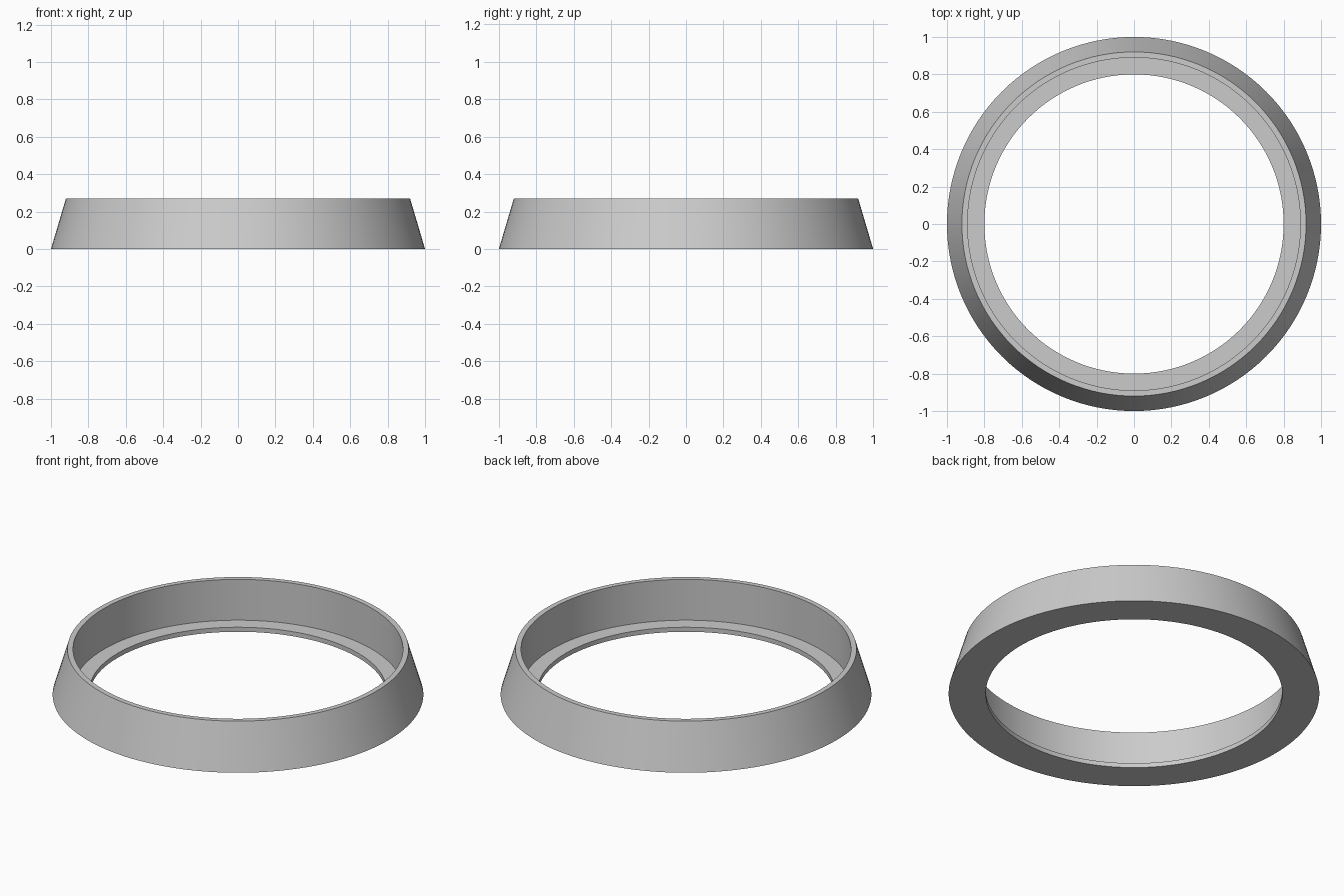
import bpy
import bmesh
import math
from mathutils import Matrix, Vector

cube = bpy.data.objects.get("Cube")
if cube:
    bpy.data.objects.remove(cube, do_unlink=True)

# Plain grey material
GREY = (0.6, 0.6, 0.6, 1.0)
mat = bpy.data.materials.new("plain grey")
mat.use_nodes = True
mat.diffuse_color = GREY
mat.node_tree.nodes["Principled BSDF"].inputs["Base Color"].default_value = GREY

# Ring cross-section (radius, height): sloped outside, thin rim, thin inner ledge
SEGMENTS = 128
HEIGHT = 0.27
LEDGE = 0.027
profile = [(1.0, 0), (0.92, HEIGHT), (0.89, HEIGHT),
           (0.89, LEDGE), (0.8, LEDGE), (0.8, 0)]

# Sweep the closed section around the vertical axis
bm = bmesh.new()
rings = []
for i in range(SEGMENTS):
    turn = Matrix.Rotation(math.tau * i / SEGMENTS, 3, "Z")
    rings.append([bm.verts.new(turn @ Vector((r, 0, z))) for r, z in profile])
for i, ring in enumerate(rings):
    after = rings[(i + 1) % SEGMENTS]
    for j in range(len(profile)):
        k = (j + 1) % len(profile)
        bm.faces.new((ring[j], after[j], after[k], ring[k]))
bmesh.ops.recalc_face_normals(bm, faces=bm.faces)

mesh = bpy.data.meshes.new("tapered_ring")
bm.to_mesh(mesh)
bm.free()
mesh.materials.append(mat)
ring_object = bpy.data.objects.new("tapered_ring", mesh)
bpy.context.collection.objects.link(ring_object)

# Smooth walls with crisp rims
bpy.ops.object.select_all(action="DESELECT")
ring_object.select_set(True)
bpy.context.view_layer.objects.active = ring_object
bpy.ops.object.shade_smooth_by_angle(angle=math.radians(30))
